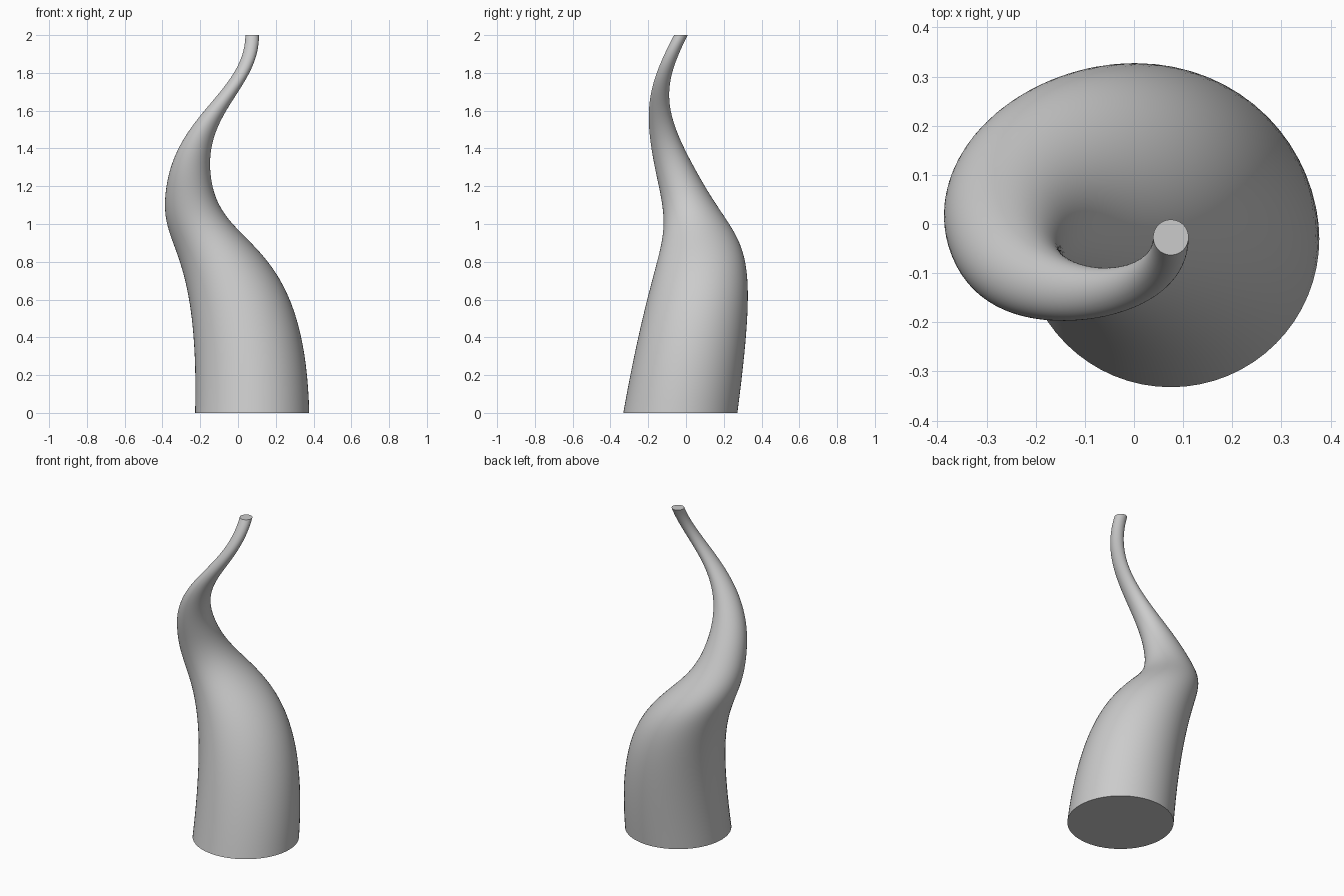
import bpy, bmesh, math

cube = bpy.data.objects.get("Cube")
if cube:
    bpy.data.objects.remove(cube, do_unlink=True)

SIDES = 64
STEPS = 40

# Two Bezier spans; each control point is x, y, z and section radius
SPANS = [
    [(0.075, -0.03, 0, 0.302), (0.075, 0.117, 0.95, 0.279),
     (-0.257, 0.117, 0.85, 0.184), (-0.257, -0.03, 1.22, 0.118)],
    [(-0.257, -0.03, 1.22, 0.118), (-0.257, -0.177, 1.59, 0.052),
     (0.075, -0.177, 1.71, 0.038), (0.075, -0.027, 2, 0.036)],
]


def bezier(points, t):
    s = 1 - t
    weights = (s ** 3, 3 * s * s * t, 3 * s * t * t, t ** 3)
    return [sum(w * p[i] for w, p in zip(weights, points)) for i in range(4)]


# Level circular sections along the spiralling path
sections = [bezier(SPANS[0], 0)]
for span in SPANS:
    sections += [bezier(span, i / STEPS) for i in range(1, STEPS + 1)]

bm = bmesh.new()
rings = []
for x, y, z, r in sections:
    angles = [math.tau * k / SIDES for k in range(SIDES)]
    rings.append([bm.verts.new((x + r * math.cos(a), y + r * math.sin(a), z))
                  for a in angles])

# Skin between the sections, then flat end caps
for low, high in zip(rings, rings[1:]):
    for k in range(SIDES):
        n = (k + 1) % SIDES
        bm.faces.new((low[k], low[n], high[n], high[k])).smooth = True
bm.faces.new(rings[0][::-1])
bm.faces.new(rings[-1])
for ring in (rings[0], rings[-1]):
    for k in range(SIDES):
        bm.edges.get((ring[k], ring[(k + 1) % SIDES])).smooth = False

mesh = bpy.data.meshes.new("twisted_horn")
bm.to_mesh(mesh)
bm.free()
horn = bpy.data.objects.new("twisted_horn", mesh)
bpy.context.collection.objects.link(horn)

# Plain grey material
grey = bpy.data.materials.new("light_grey")
grey.use_nodes = True
colour = (0.6, 0.6, 0.6, 1)
grey.diffuse_color = colour
grey.node_tree.nodes["Principled BSDF"].inputs["Base Color"].default_value = colour
mesh.materials.append(grey)
